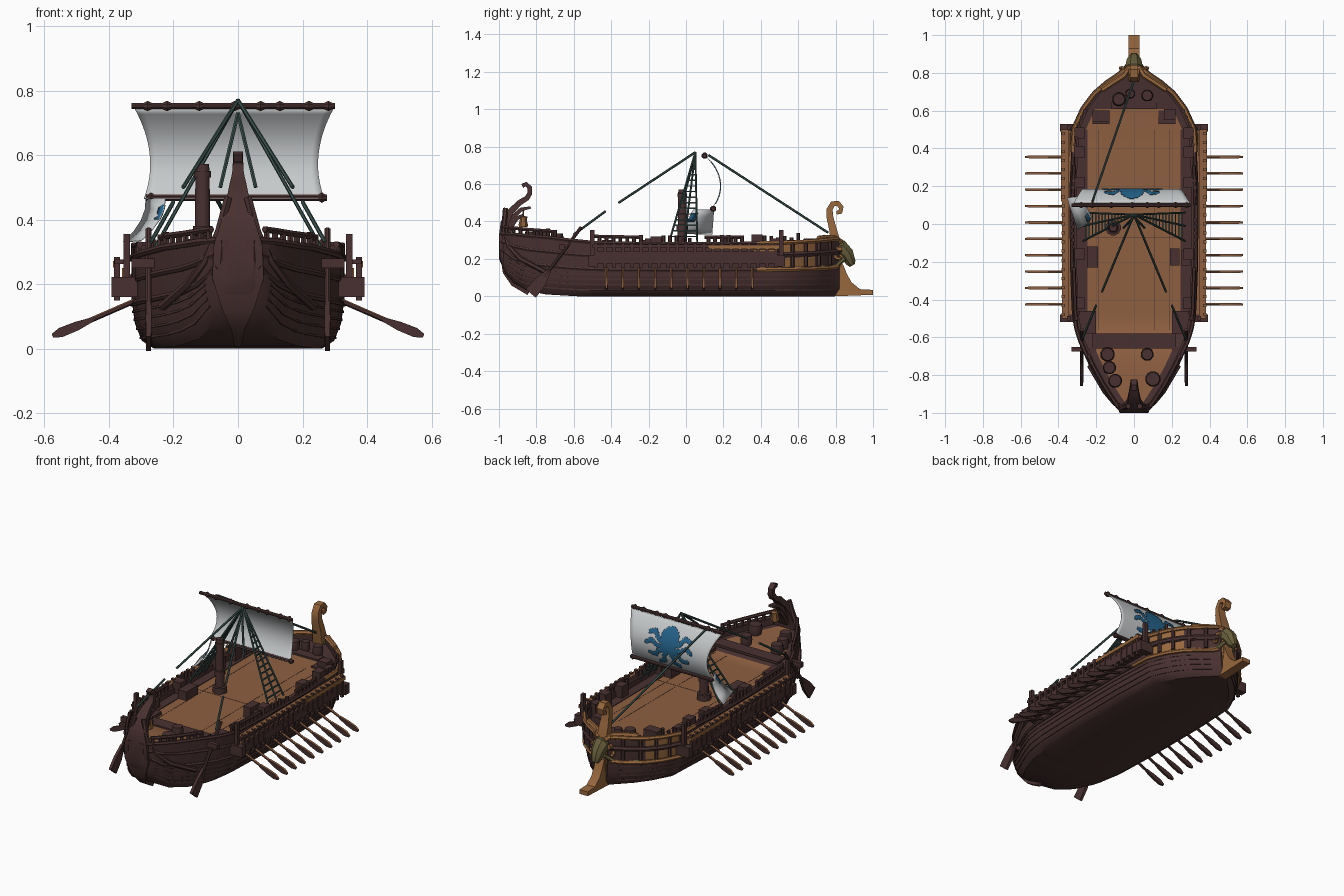
import bpy, bmesh, math, random
from mathutils import Vector

if "Cube" in bpy.data.objects:
    bpy.data.objects.remove(bpy.data.objects["Cube"])
random.seed(4)

def material(name, rgb):
    m = bpy.data.materials.new(name)
    m.diffuse_color = (*rgb, 1)
    m.use_nodes = True
    m.node_tree.nodes["Principled BSDF"].inputs["Base Color"].default_value = m.diffuse_color
    return m

DARK = material("dark_wood", (0.066, 0.030, 0.030))
DECK = material("deck_wood", (0.27, 0.115, 0.052))
GOLD = material("golden_wood", (0.31, 0.135, 0.047))
CLOTH = material("sail_cloth", (0.57, 0.59, 0.60))
BLUE = material("blue_paint", (0.018, 0.125, 0.26))
ROPE = material("green_rope", (0.045, 0.085, 0.075))
BRONZE = material("old_bronze", (0.14, 0.115, 0.045))

def mesh(name, verts, faces, mat, top=None):
    """Mesh object; faces that look upward may get a second material."""
    bm = bmesh.new()
    vs = [bm.verts.new(v) for v in verts]
    for f in faces:
        bm.faces.new([vs[i] for i in f])
    bmesh.ops.recalc_face_normals(bm, faces=bm.faces)
    me = bpy.data.meshes.new(name)
    me.materials.append(mat)
    if top:
        me.materials.append(top)
        for f in bm.faces:
            f.material_index = int(f.normal.z > 0.5)
    bm.to_mesh(me)
    bm.free()
    ob = bpy.data.objects.new(name, me)
    bpy.context.collection.objects.link(ob)
    return ob

def tubes(name, paths, radii, mat, n=8, top=None):
    """Sweep an n-sided section along every path; a radius may be a (side, depth) pair."""
    V, F = [], []
    for path in paths:
        p = [Vector(q) for q in path]
        tan = [(p[min(i + 1, len(p) - 1)] - p[max(i - 1, 0)]).normalized() for i in range(len(p))]
        axes = [Vector((1, 0, 0)), Vector((0, 1, 0)), Vector((0, 0, 1))]
        ref = min(axes, key=lambda a: max(abs(t.dot(a)) for t in tan))
        base = len(V)
        for i, (q, t) in enumerate(zip(p, tan)):
            r = radii[i] if isinstance(radii, list) else radii
            a, b = r if isinstance(r, tuple) else (r, r)
            side = (ref - t * ref.dot(t)).normalized()
            up = t.cross(side)
            for k in range(n):
                w = math.tau * (k + 0.5) / n
                s = 1 / math.cos(math.pi / n)
                V.append(q + side * (a * s * math.cos(w)) + up * (b * s * math.sin(w)))
        for i in range(len(p) - 1):
            for k in range(n):
                j, l = base + i * n + k, base + i * n + (k + 1) % n
                F.append((j, l, l + n, j + n))
        F.append(tuple(base + k for k in range(n)))
        F.append(tuple(base + (len(p) - 1) * n + k for k in range(n)))
    return mesh(name, V, F, mat, top)

def boxes(name, items, mat, top=None):
    """items: (x0,x1,y0,y1,z0,z1)"""
    V, F = [], []
    for x0, x1, y0, y1, z0, z1 in items:
        b = len(V)
        V += [(x, y, z) for x in (x0, x1) for y in (y0, y1) for z in (z0, z1)]
        F += [tuple(b + i for i in f) for f in
              ((0, 1, 3, 2), (4, 6, 7, 5), (0, 4, 5, 1), (2, 3, 7, 6), (0, 2, 6, 4), (1, 5, 7, 3))]
    return mesh(name, V, F, mat, top)

def both(paths):
    return paths + [[(-x, y, z) for x, y, z in p] for p in paths]

def both_boxes(items):
    return items + [(-b, -a, *r) for a, b, *r in items]

# ---- hull: stations of y, top half width, bottom half width, bottom z, top z, deck z
ST = [(-1.0, .05, .03, .2, .335, .3), (-.97, .09, .05, .13, .335, .295), (-.92, .125, .08, .07, .33, .29),
      (-.85, .17, .12, .03, .322, .285), (-.75, .225, .18, .01, .315, .28), (-.63, .28, .225, .003, .30, .275),
      (-.58, .30, .235, 0, .295, .245), (-.48, .318, .25, 0, .285, .245), (-.2, .328, .26, 0, .28, .245),
      (.2, .33, .26, 0, .28, .245), (.5, .315, .25, 0, .285, .245), (.61, .265, .19, 0, .29, .25),
      (.69, .205, .13, 0, .295, .255), (.75, .135, .07, 0, .30, .26), (.79, .075, .03, 0, .305, .265),
      (.82, .04, .02, .02, .305, .27)]

def section(y):
    for a, b in zip(ST, ST[1:]):
        if y <= b[0] + 1e-6:
            t = (y - a[0]) / (b[0] - a[0])
            _, wt, wb, zb, zt, zd = [p + (q - p) * t for p, q in zip(a, b)]
            break
    h, d, wi = zt - zb, wt - wb, max(wt - .025, .01)
    return [(0, zb), (wb, zb), (wb + .55 * d, zb + .09 * h), (wb + .85 * d, zb + .28 * h), (wt, zb + .55 * h),
            (wt, zt), (wi, zt), (wi, zd), (max(wt - .06, .005), zd), (0, zd)]

def hull_line(y0, y1, f, out=0.0, n=24):
    """Line along the hull side at height fraction f of the section."""
    pts = []
    for i in range(n + 1):
        y = y0 + (y1 - y0) * i / n
        s = section(y)[1:6]
        z = s[0][1] + f * (s[4][1] - s[0][1])
        for (xa, za), (xb, zb) in zip(s, s[1:]):
            if z <= zb + 1e-6:
                pts.append((xa + (xb - xa) * (z - za) / max(zb - za, 1e-6) + out, y, z))
                break
    return pts

ys = [s[0] for s in ST]
V, F, rule = [], [], []
for y in ys:
    s = section(y)
    V += [(x, y, z) for x, z in s] + [(-x, y, z) for x, z in s[-2:0:-1]]
N = 18
for i in range(len(ys) - 1):
    ym = (ys[i] + ys[i + 1]) / 2
    for k in range(N):
        F.append((i * N + k, i * N + (k + 1) % N, (i + 1) * N + (k + 1) % N, (i + 1) * N + k))
        deck = k in (8, 9) and ym < .6 and not -.63 < ym < -.57
        rule.append(1 if deck else 2 if k in (4, 13) and .5 < ym < .70 else 0)
F += [tuple(range(N)), tuple((len(ys) - 1) * N + k for k in range(N))]
hull = mesh("hull", V, F, DARK)
hull.data.materials.append(DECK)
hull.data.materials.append(GOLD)
for f, m in zip(hull.data.polygons, rule):
    f.material_index = m

# ---- planking ridges, wales and bow trim
tubes("side_wales", both([hull_line(-.99, .81, f) for f in (.5, .75)]), .009, DARK, 6)
tubes("plank_ridges", both([hull_line(-.95, .78, f) for f in (.12, .22, .32, .41)]), .0035, DARK, 4)
tubes("gunwale", both([hull_line(-.99, .5, 1)]), .01, DARK, 6)
tubes("bow_trim", both([hull_line(.38, .815, f, .004) for f in (.5, 1)]), .011, GOLD, 6)
tubes("bow_rail", both([hull_line(.42, .815, .78, .004)]), .013, DARK, 6)
tubes("bow_frames", both([[hull_line(y, y + .01, f, .004, 1)[0] for f in (.55, .98)] for y in (.5, .57, .64, .71, .77)]), .01, DARK, 6)
boxes("deck_seams", [(x - .001, x + .001, -.56, .5, .244, .246) for x in (-.19, .11, .19)]
      + [(-.26, .26, -.071, -.069, .244, .246), (-.22, .22, -.66, -.58, .27, .285)]
      + both_boxes([(.2, .29, -.58, -.46, .24, .265), (.245, .3, -.46, .5, .24, .249)]), DARK)
boxes("bow_deck_lining", [(-.12, .12, .61, .67, .245, .26)] + both_boxes([(.13, .22, .53, .6, .24, .256)]), DARK)

# ---- outrigger galleries with balusters, beams and rails
boxes("outriggers", both_boxes([(.32, .382, -.5, .5, .175, .215), (.345, .382, -.5, .5, .262, .276),
      (.37, .38, -.49, .49, .215, .24)]), DARK, DECK)
boxes("outrigger_posts", both_boxes([(.366, .384, y - .008, y + .008, .15, .285)
      for y in [-.48 + .048 * i for i in range(21)]]), DARK, DECK)
boxes("outrigger_ends", both_boxes([(.3, .392, y - .02, y + .02, .16, .222) for y in (-.5, .51)]
      + [(.335, .355, y - .012, y + .012, .2, .355) for y in (-.5, .51)]), DARK)
boxes("gold_rails", both_boxes([(.366, .387, .12, .5, .252, .272), (.34, .36, .36, .48, .215, .25)]), GOLD)

# ---- upper railings on the bulwark
rail = []
for a, b in ((-.96, -.7), (-.5, -.24), (-.12, .02), (.12, .3), (.42, .6)):
    n = round((b - a) / .035)
    rail += [[p, (p[0], p[1], p[2] + .025 + .025 * random.random())] for p in hull_line(a, b, 1, -.008, n)]
tubes("rail_posts", both(rail), .009, DARK, 6)
tubes("rail_bars", both([[(x, y, z + .035) for x, y, z in hull_line(a, b, 1, -.008, 6)]
      for a, b in ((-.97, -.7), (-.51, -.23), (.1, .31))]), .009, DARK, 6)
boxes("bulwark_crates", both_boxes([(.262, .315, y - .03, y + .03, .245, z) for y, z in
      ((-.42, .3), (-.16, .32), (.22, .32), (.38, .33), (.48, .31))]), DARK)

# ---- rowing oars, ten each side
oy = [.355 - .0867 * i for i in range(10)]
tubes("oar_shafts", both([[(.32, y, .148), (.46, y, .087)] for y in oy]), .007, DARK, 6, DECK)
tubes("oar_blades", both([[(.45, y, .091), (.5, y, .07), (.55, y, .05), (.575, y, .04)] for y in oy]),
      [(.007, .007), (.007, .014), (.007, .015), (.005, .006)], DARK, 4, DECK)

# ---- steering oars at the stern
tubes("steering_shafts", both([[(.277, -.76, .1), (.277, -.56, .37)]]), .009, DARK)
tubes("steering_blades", both([[(.277, -.73, .14), (.277, -.78, .075), (.277, -.83, .015)]]),
      [(.008, .012), (.009, .032), (.008, .035)], DARK, 4)
boxes("steering_beams", both_boxes([(.2, .33, -.675, -.65, .25, .28)]), DARK)

# ---- curled stern post with feathers and lantern
tubes("stern_post", [[(0, y, z) for y, z in ((-.84, .02), (-.92, .07), (-.965, .13), (-.982, .22), (-.98, .32),
      (-.97, .39), (-.94, .45), (-.89, .50), (-.85, .525), (-.835, .55), (-.835, .58), (-.855, .6), (-.875, .59))]],
      [(.012, .015), (.02, .018), (.05, .015), (.08, .012), (.075, .02), (.052, .022), (.036, .018), (.026, .015),
       (.02, .014), (.017, .013), (.016, .013), (.016, .012), (.014, .012)], DARK, 4)
tubes("stern_feathers", [[(0, -.965, .36), (0, -.93, .42), (0, -.88, .465), (0, -.83, .475)],
      [(0, -.96, .33), (0, -.925, .39), (0, -.9, .42), (0, -.87, .435)]],
      [(.03, .016), (.025, .012), (.02, .01), (.016, .006)], DARK, 4)
tubes("stern_sweeps", both([[(.03, -.965, .47), (.06, -.975, .36), (.1, -.95, .27), (.155, -.885, .2), (.235, -.75, .13)]]),
      .012, DARK, 6)
tubes("lantern", [[(0, -.87, z) for z in (.475, .43, .425, .41, .38, .37)]],
      [.003, .004, .02, .016, .022, .018], GOLD, 6)

# ---- scrolled bow post, bronze animal head and ram
tubes("bow_post", [[(0, y, z) for y, z in ((.81, .1), (.815, .2), (.8, .29), (.785, .36), (.77, .42), (.768, .465),
      (.785, .495), (.812, .497), (.83, .475), (.825, .45), (.805, .447))]],
      [(.03, .02), (.035, .025), (.032, .026), (.03, .02), (.024, .018), (.022, .016), (.022, .015), (.022, .014),
       (.022, .013), (.022, .012), (.02, .01)], GOLD, 4)
prof = [(.79, 0), (1, .008), (1, .034), (.93, .038), (.885, .075), (.86, .12), (.84, .17), (.79, .17)]
m = len(prof)
mesh("ram", [(x, y, z) for x in (-.028, .028) for y, z in prof],
     [tuple(range(m)), tuple(range(m, 2 * m))] + [(i, (i + 1) % m, m + (i + 1) % m, m + i) for i in range(m)], GOLD)
tubes("head", [[(0, .79, .255), (0, .83, .255), (0, .86, .225), (0, .882, .18), (0, .89, .165)]],
      [.04, .046, .038, .026, .016], BRONZE, 8)
tubes("head_horns", both([[(.052 + .003 * i, .82 + (.036 - .003 * i) * math.cos(1.2 + .6 * i),
      .22 + (.036 - .003 * i) * math.sin(1.2 + .6 * i)) for i in range(8)]]),
      [.014 - .001 * i for i in range(8)], GOLD, 6)
tubes("bow_braces", both([[(.025, .83, .29), (.055, .785, .315), (.11, .75, .315), (.17, .71, .31)]]), .013, GOLD, 6)
tubes("bow_bindings", both([[(.03, .845, .2), (.06, .8, .16), (.12, .755, .15), (.18, .71, .155)]]), .011, BRONZE, 6)

# ---- broken mast stump
tubes("mast", [[(-.11, -.02, z) for z in (.24, .28, .281, .35, .351, .38, .381, .53, .531, .55, .551, .572)]],
      [.04, .04, .026, .025, .03, .03, .024, .022, .026, .026, .022, .02], DARK, 12)

# ---- yards with lashings
tubes("upper_yard", [[(-.33, .1, .752), (.3, .1, .752)]], .009, DARK)
tubes("lower_yard", [[(-.285, .145, .468), (.275, .145, .468)]], .01, DARK)
tubes("yard_lashings", [[(x - .012, .1, .752), (x, .1, .752), (x + .012, .1, .752)]
      for x in (-.28, -.22, -.12, -.01, .07, .13, .22, .28)]
      + [[(x - .01, .145, .468), (x, .145, .468), (x + .01, .145, .468)] for x in (-.27, .26)], [.01, .016, .01], DARK)

# ---- billowing sail and painted sea creature
def sail_pt(u, v, out=0.0):
    half = .26 + (.031 if v > .375 else .035) * (2 * v - .75) ** 2
    return (-.012 + u * half, .135 - .025 * v + .24 * v * (1 - v) + out, .465 + .28 * v)

arms = [[(.02, .62), (.07, .64), (.10, .68), (.135, .67)], [(.02, .6), (.08, .605), (.12, .63), (.15, .61)],
        [(.02, .59), (.07, .575), (.09, .545), (.125, .55)], [(.01, .58), (.035, .55), (.03, .52), (.065, .505)]]

def painted(x, z):
    x = abs(x + .01)
    if (x / .06) ** 2 + ((z - .66) / .06) ** 2 < 1 or (x < .045 and .57 < z < .65):
        return True
    p = Vector((x, z))
    for arm in arms:
        for a, b in zip(arm, arm[1:]):
            a, d = Vector(a), Vector(b) - Vector(a)
            t = max(0, min(1, (p - a).dot(d) / d.dot(d)))
            if (p - a - d * t).length < .0115:
                return True
    return False

def sheet(name, nu, nv, out, mat, keep):
    V = [sail_pt(2 * i / nu - 1, j / nv, out) for j in range(nv + 1) for i in range(nu + 1)]
    F = []
    for j in range(nv):
        for i in range(nu):
            x, _, z = sail_pt(2 * (i + .5) / nu - 1, (j + .5) / nv)
            if keep(x, z):
                a = j * (nu + 1) + i
                F.append((a, a + 1, a + nu + 2, a + nu + 1))
    ob = mesh(name, V, F, mat)
    s = ob.modifiers.new("thickness", 'SOLIDIFY')
    s.thickness, s.offset = .003, 0
    return ob

sheet("sail", 24, 16, 0, CLOTH, lambda x, z: True)
sheet("sail_emblem", 90, 48, .0035, BLUE, painted)

# ---- torn lower corner of the sail with a painted edge
A, B, C, D = [Vector(p) for p in ((-.285, .15, .465), (-.225, .04, .465), (-.3, -.03, .335), (-.355, .14, .33))]
def flap(name, u0, u1, v0, v1, thick, mat):
    q = [A.lerp(B, u).lerp(D.lerp(C, u), v) + Vector((.02, 0, 0)) * (4 * v * (1 - v))
         for v in [v0 + (v1 - v0) * j / 4 for j in range(5)] for u in (u0, u1)]
    ob = mesh(name, q, [(2 * j, 2 * j + 1, 2 * j + 3, 2 * j + 2) for j in range(4)], mat)
    s = ob.modifiers.new("thickness", 'SOLIDIFY')
    s.thickness, s.offset = thick, 0
flap("torn_sail_corner", 0, 1, 0, 1, .003, CLOTH)
flap("torn_corner_paint", .72, .98, .15, .5, .006, BLUE)

# ---- rigging: stays and shroud ladders
top = Vector((0, .05, .77))
feet = [Vector((.27, y, .29)) for y in (-.09, -.01, .06)]
tubes("stays", [[(-.22, .12, .755), (0, .76, .34)]] + both([[top, (.17, -.36, .5)], [(.2, -.43, .455), (.27, -.6, .33)],
      [(0, .04, .73), (.055, -.02, .5)]]), .0055, ROPE, 6)
tubes("shrouds", both([[top, f] for f in feet]), .005, ROPE, 6)
tubes("shroud_rungs", both([[top.lerp(f, k / 16) for f in feet] for k in range(3, 16)]), .0035, ROPE, 4)

# ---- cargo: barrels, pots and crates
for i, (x, y, z, r) in enumerate([(-.14, -.69, .275, .037), (-.13, -.76, .28, .034), (-.1, -.83, .285, .036),
        (.07, -.69, .275, .033), (.1, -.82, .285, .04), (-.08, .66, .25, .035), (.07, .68, .25, .03), (-.02, .69, .25, .025)]):
    tubes("barrel_%d" % i, [[(x, y, z), (x, y, z + .03), (x, y, z + .06)]], [r * .85, r, r * .85], DARK, 12)
boxes("crates", [(-.25, -.19, -.23, -.12, .24, .3), (.19, .24, -.22, -.13, .24, .31), (.25, .3, -.22, -.14, .24, .29),
      (-.22, -.13, .54, .6, .245, .3), (.16, .22, .55, .61, .245, .29)], DARK)

bpy.ops.object.select_all(action='SELECT')
bpy.context.view_layer.objects.active = hull
bpy.ops.object.shade_smooth_by_angle(angle=math.radians(35))
